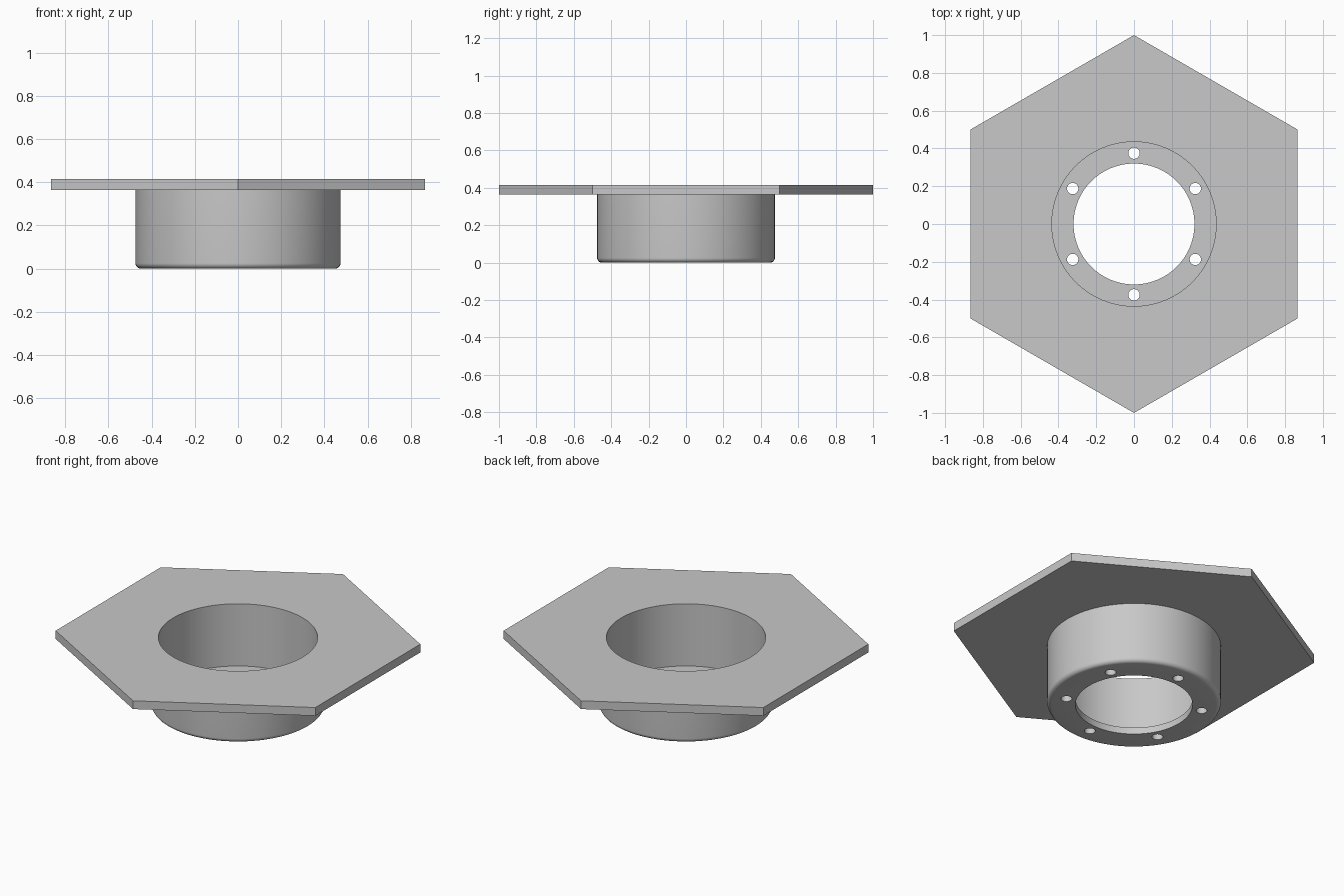
import bpy
import bmesh
from math import sin, cos, pi

if "Cube" in bpy.data.objects:
    bpy.data.objects.remove(bpy.data.objects["Cube"], do_unlink=True)

PLATE_BOTTOM, TOP = 0.365, 0.415
OUTER, BORE, HOLE = 0.475, 0.435, 0.32
FLOOR, FILLET = 0.04, 0.025
BOLT_CIRCLE, BOLT_RADIUS = 0.375, 0.03
SEGMENTS = 96

grey = bpy.data.materials.new("light grey metal")
grey.use_nodes = True
grey.diffuse_color = (0.58, 0.58, 0.58, 1)
grey.node_tree.nodes["Principled BSDF"].inputs["Base Color"].default_value = grey.diffuse_color


def lathe(name, profile, segments=SEGMENTS, centre=(0, 0)):
    """Solid of revolution from (radius, z) pairs, listed bottom to top."""
    bm = bmesh.new()
    angles = [pi / 2 + 2 * pi * i / segments for i in range(segments)]
    rings = [[bm.verts.new((centre[0] + r * cos(a), centre[1] + r * sin(a), z))
              for a in angles] for r, z in profile]
    for low, high in zip(rings, rings[1:]):
        for i in range(segments):
            j = (i + 1) % segments
            bm.faces.new((low[i], low[j], high[j], high[i]))
    bm.faces.new(rings[0][::-1])
    bm.faces.new(rings[-1])
    bmesh.ops.recalc_face_normals(bm, faces=bm.faces)
    mesh = bpy.data.meshes.new(name)
    bm.to_mesh(mesh)
    bm.free()
    mesh.materials.append(grey)
    obj = bpy.data.objects.new(name, mesh)
    bpy.context.collection.objects.link(obj)
    return obj


def combine(target, other, operation):
    """Apply a boolean and discard the second solid."""
    other.hide_render = True
    mod = target.modifiers.new(operation.lower(), "BOOLEAN")
    mod.operation, mod.solver, mod.object = operation, "EXACT", other
    bpy.ops.object.select_all(action="DESELECT")
    bpy.context.view_layer.objects.active = target
    target.select_set(True)
    bpy.ops.object.modifier_apply(modifier=mod.name)
    bpy.data.objects.remove(other, do_unlink=True)


# Hexagonal flange plate
body = lathe("flanged_cup", [(1, PLATE_BOTTOM), (1, TOP)], segments=6)

# Round cup with a filleted bottom edge
fillet = [(OUTER - FILLET + FILLET * sin(t), FILLET - FILLET * cos(t))
          for t in (pi / 2 * i / 8 for i in range(9))]
combine(body, lathe("cup", fillet + [(OUTER, PLATE_BOTTOM + 0.02)]), "UNION")

# Stepped bore: open floor hole, then the wide recess
bore = [(HOLE, -0.1), (HOLE, FLOOR), (BORE, FLOOR), (BORE, TOP + 0.1)]
combine(body, lathe("bore", bore), "DIFFERENCE")

# Ring of six bolt holes through the floor
for k in range(6):
    a = pi / 2 + k * pi / 3
    pin = lathe("bolt_hole", [(BOLT_RADIUS, -0.1), (BOLT_RADIUS, FLOOR + 0.1)], 32,
                (BOLT_CIRCLE * cos(a), BOLT_CIRCLE * sin(a)))
    combine(body, pin, "DIFFERENCE")

bpy.ops.object.shade_smooth_by_angle(angle=pi / 6)
